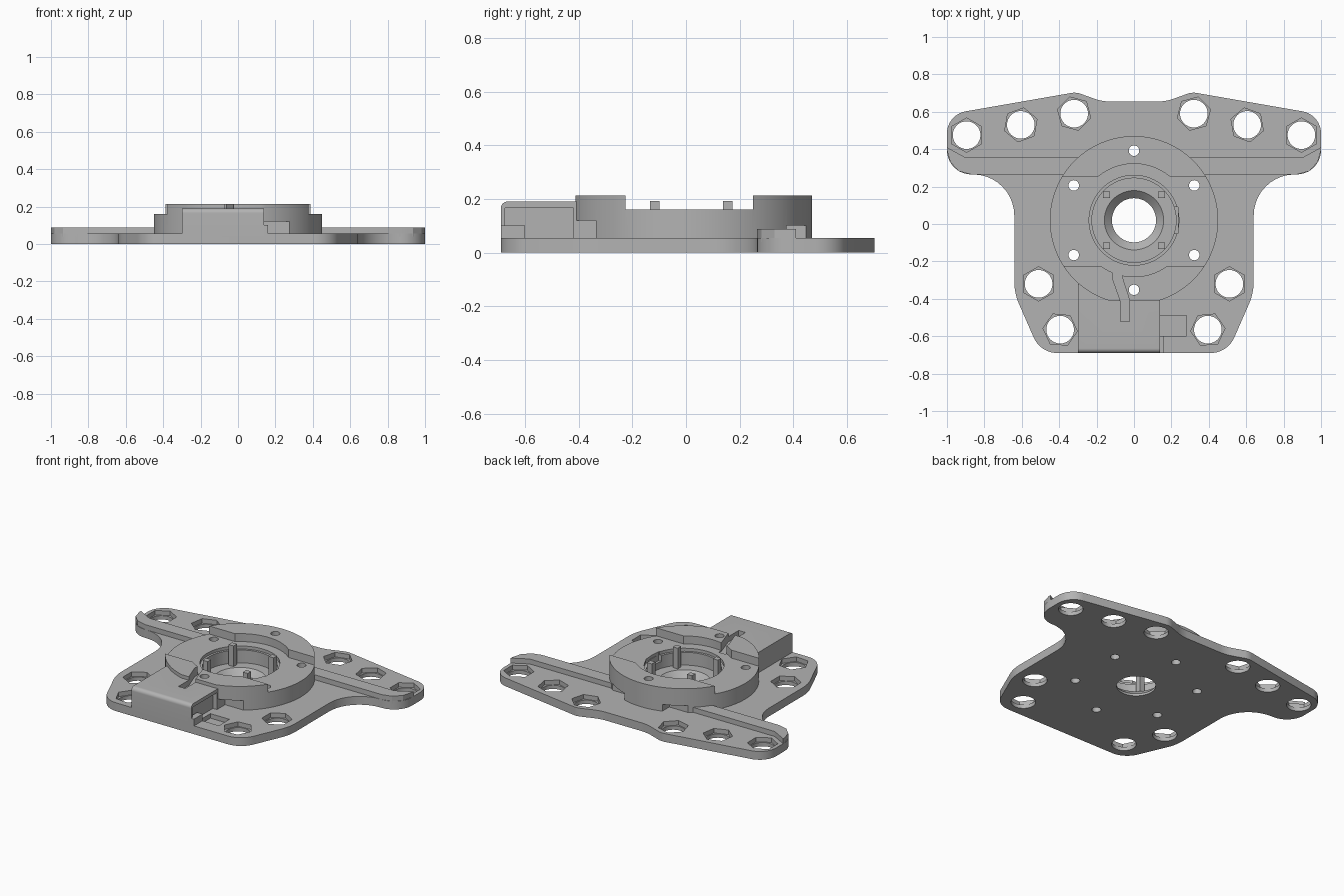
import bpy, bmesh, math
from mathutils import Vector

cube = bpy.data.objects.get("Cube")
if cube:
    bpy.data.objects.remove(cube)

grey = bpy.data.materials.new("plain_grey")
grey.use_nodes = True
grey.diffuse_color = (0.45, 0.45, 0.45, 1)
grey.node_tree.nodes["Principled BSDF"].inputs["Base Color"].default_value = (0.45, 0.45, 0.45, 1)

CY = 0.02        # y of the ring centre
PLATE = 0.055    # plate thickness


def fillet(corners, steps=10):
    """Round each (x, y, radius) corner of a closed polygon."""
    out = []
    for i, (x, y, r) in enumerate(corners):
        p = Vector((x, y))
        if r == 0:
            out.append((x, y))
            continue
        a = (Vector(corners[i - 1][:2]) - p).normalized()
        b = (Vector(corners[(i + 1) % len(corners)][:2]) - p).normalized()
        half = math.acos(max(-1, min(1, a.dot(b)))) / 2
        c = p + (a + b).normalized() * r / math.sin(half)
        s, e = p + a * r / math.tan(half) - c, p + b * r / math.tan(half) - c
        a0 = math.atan2(s.y, s.x)
        turn = (math.atan2(e.y, e.x) - a0 + math.pi) % (2 * math.pi) - math.pi
        for k in range(steps + 1):
            t = a0 + turn * k / steps
            out.append((c.x + r * math.cos(t), c.y + r * math.sin(t)))
    return out


def mirrored(half):
    """Close a right-hand half outline with its mirror image."""
    return half + [(-p[0], *p[1:]) for p in reversed(half)]


def circle(x, y, r, n=64, turn=0.0):
    return [(x + r * math.cos(turn + 2 * math.pi * i / n),
             y + r * math.sin(turn + 2 * math.pi * i / n)) for i in range(n)]


def rect(x0, x1, y0, y1):
    return [(x0, y0), (x1, y0), (x1, y1), (x0, y1)]


def prism(name, pts, lo, hi, along_x=False, top_scale=1.0, pivot=(0, CY)):
    """Extrude a flat outline from lo to hi along z, or along x."""
    bm = bmesh.new()
    rings = []
    for h, s in ((lo, 1.0), (hi, top_scale)):
        ring = []
        for u, v in pts:
            u, v = pivot[0] + (u - pivot[0]) * s, pivot[1] + (v - pivot[1]) * s
            ring.append(bm.verts.new((h, u, v) if along_x else (u, v, h)))
        rings.append(ring)
        bm.faces.new(ring)
    n = len(pts)
    for i in range(n):
        j = (i + 1) % n
        bm.faces.new((rings[0][i], rings[0][j], rings[1][j], rings[1][i]))
    bmesh.ops.recalc_face_normals(bm, faces=bm.faces)
    mesh = bpy.data.meshes.new(name)
    bm.to_mesh(mesh)
    bm.free()
    mesh.materials.append(grey)
    obj = bpy.data.objects.new(name, mesh)
    bpy.context.collection.objects.link(obj)
    return obj


def activate(obj):
    bpy.ops.object.select_all(action='DESELECT')
    obj.select_set(True)
    bpy.context.view_layer.objects.active = obj


def cut(obj, pts, lo, hi, **kw):
    """Subtract a prism from an object."""
    cutter = prism("cutter", pts, lo, hi, **kw)
    cutter.hide_render = True
    mod = obj.modifiers.new("cut", 'BOOLEAN')
    mod.operation, mod.solver, mod.object = 'DIFFERENCE', 'EXACT', cutter
    activate(obj)
    bpy.ops.object.modifier_apply(modifier=mod.name)
    bpy.data.objects.remove(cutter)


# Base plate
base_plate = prism("base_plate", fillet(mirrored([
    (0.17, 0.655, 0.25), (0.31, 0.705, 0.1), (1, 0.585, 0.12), (1, 0.265, 0.13),
    (0.64, 0.265, 0.22), (0.64, -0.37, 0.3), (0.5, -0.69, 0.14)])), 0, PLATE)

# Nut pockets with bolt holes, on both sides
for x, y, turn in ((0.895, 0.475, 30), (0.605, 0.53, 40), (0.32, 0.59, 15),
                   (0.51, -0.32, 30), (0.395, -0.565, 5)):
    for side in (-1, 1):
        angle = math.radians(turn if side > 0 else 180 - turn)
        cut(base_plate, circle(side * x, y, 0.092, 6, angle), 0.025, 0.1)
        cut(base_plate, circle(side * x, y, 0.074, 32), -0.1, 0.1)

# Centre bore with a sloped mouth
cut(base_plate, circle(0, CY, 0.118), -0.1, 0.1)
cut(base_plate, circle(0, CY, 0.118), 0.015, 0.065, top_scale=1.43)

# Socket beside the cover
cut(base_plate, rect(0.14, 0.28, -0.6, -0.49), 0.025, 0.1)

# Cross rib with flared ends
cross_rib = prism("cross_rib", mirrored([
    (0.3, 0.265), (0.87, 0.265), (0.935, 0.282), (0.982, 0.33), (1, 0.395),
    (1, 0.41), (0.9, 0.355), (0.3, 0.355)]), 0.04, 0.088)

# Mounting ring: low across the middle, high at the front and back
ring = prism("mounting_ring", circle(0, CY, 0.45, 96), 0.05, 0.213)
cut(ring, rect(-1, 1, -0.225, 0.25), 0.16, 0.3)
cut(ring, circle(0, CY, 0.302, 96), 0.16, 0.3)
cut(ring, circle(0, CY, 0.225, 96), 0, 0.3)
cut(ring, circle(0, CY, 0.24, 96), 0.14, 0.3)
cut(ring, rect(0.2, 0.236, -0.05, 0.09), 0.1, 0.3)
cut(ring, rect(-0.25, 0.25, -0.6, -0.412), 0, 0.3)

# Wire notches under the ring edge
cut(ring, rect(0.14, 0.28, -0.5, -0.335), 0, 0.12)
for side in (-1, 1):
    cut(ring, rect(*sorted((side * 0.14, side * 0.28)), 0.375, 0.5), 0, 0.1)

# Electronics cover with a rounded front edge
cover = prism("electronics_cover", fillet([
    (-0.69, 0.04, 0), (-0.69, 0.19, 0.025), (-0.32, 0.19, 0), (-0.32, 0.04, 0)]),
    -0.3, 0.14, along_x=True)
cut(cover, rect(0.11, 0.2, -0.675, -0.42), PLATE, 0.167)
prism("cover_ledge", rect(0.12, 0.16, -0.69, -0.6), 0.04, 0.1)

# Wire groove over the ring and cover
groove = [(-0.115, -0.25), (-0.115, -0.29), (-0.073, -0.41), (-0.073, -0.52),
          (-0.023, -0.52), (-0.023, -0.41), (-0.065, -0.28), (-0.065, -0.25)]
for part in (ring, cover):
    cut(part, groove, 0.155, 0.3)

# Screw holes around the ring
for i in range(6):
    a = math.radians(30 + 60 * i)
    hole = circle(0.372 * math.cos(a), CY + 0.372 * math.sin(a), 0.028, 24)
    cut(base_plate, hole, -0.1, 0.1)
    cut(ring, hole, 0, 0.3)
    if i == 4:
        cut(cover, hole, 0, 0.3)

# Four posts in the well
for i, (sx, sy) in enumerate(((1, 1), (-1, 1), (-1, -1), (1, -1))):
    x, y = sx * 0.147, CY + sy * 0.136
    prism(f"well_post_{i + 1}", rect(x - 0.018, x + 0.018, y - 0.018, y + 0.018), 0.04, 0.192)

# Smooth the curved walls, keep the edges sharp
for part in (base_plate, ring, cover, cross_rib):
    activate(part)
    bpy.ops.object.shade_smooth_by_angle(angle=math.radians(25))
